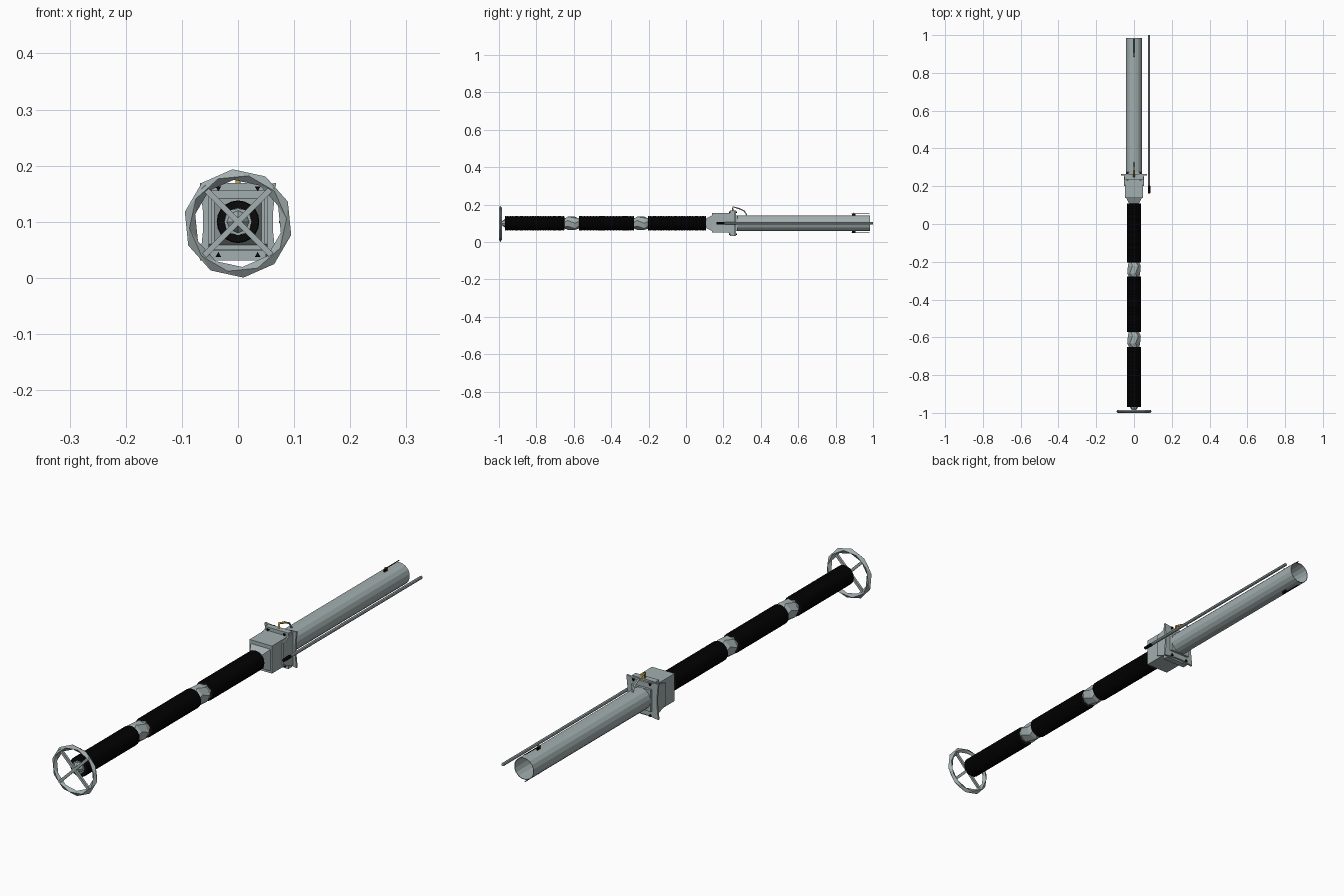
import bpy, bmesh, math

if "Cube" in bpy.data.objects:
    bpy.data.objects.remove(bpy.data.objects["Cube"])

ZC = 0.1  # height of the long axis


def mat(name, c):
    m = bpy.data.materials.new(name)
    m.diffuse_color = (*c, 1)
    m.use_nodes = True
    m.node_tree.nodes["Principled BSDF"].inputs["Base Color"].default_value = m.diffuse_color
    return m


GREY = mat("steel grey", (0.37, 0.43, 0.43))
BLACK = mat("grip black", (0.003, 0.003, 0.003))
GOLD = mat("brass", (0.55, 0.36, 0.05))


def make(name, verts, faces, material):
    me = bpy.data.meshes.new(name)
    me.from_pydata(verts, [], faces)
    bm = bmesh.new()
    bm.from_mesh(me)
    bmesh.ops.recalc_face_normals(bm, faces=bm.faces)
    bm.to_mesh(me)
    bm.free()
    me.materials.append(material)
    ob = bpy.data.objects.new(name, me)
    bpy.context.collection.objects.link(ob)
    return ob


def lathe(name, prof, n, material, closed=False, twist=0, x=0, z=ZC, start=0):
    """Spin (y, radius) points round the long axis; odd rows are turned by twist."""
    verts, faces = [], []
    for i, (y, r) in enumerate(prof):
        for k in range(n):
            a = start + 2 * math.pi * k / n + (twist if i % 2 else 0)
            verts.append((x + r * math.cos(a), y, z + r * math.sin(a)))
    rows = len(prof)
    for i in range(rows if closed else rows - 1):
        for k in range(n):
            a, b = i * n, (i + 1) % rows * n
            faces.append((a + k, a + (k + 1) % n, b + (k + 1) % n, b + k))
    return make(name, verts, faces, material)


def box(name, lo, hi, material):
    v = [(x, y, z) for x in (lo[0], hi[0]) for y in (lo[1], hi[1]) for z in (lo[2], hi[2])]
    f = [(0, 1, 3, 2), (4, 6, 7, 5), (0, 4, 5, 1), (2, 3, 7, 6), (0, 2, 6, 4), (1, 5, 7, 3)]
    return make(name, v, f, material)


def prism(name, outline, y0, y1, material):
    """Extrude an (x, z) outline along y."""
    n = len(outline)
    v = [(x, y, z) for y in (y0, y1) for x, z in outline]
    f = [tuple(range(n)), tuple(range(n, 2 * n))]
    f += [(k, (k + 1) % n, n + (k + 1) % n, n + k) for k in range(n)]
    return make(name, v, f, material)


def wire(name, pts, r, material):
    cu = bpy.data.curves.new(name, "CURVE")
    cu.dimensions = "3D"
    cu.bevel_depth, cu.bevel_resolution, cu.use_fill_caps = r, 1, True
    sp = cu.splines.new("POLY")
    sp.points.add(len(pts) - 1)
    for p, q in zip(sp.points, pts):
        p.co = (*q, 1)
    cu.materials.append(material)
    ob = bpy.data.objects.new(name, cu)
    bpy.context.collection.objects.link(ob)


# faceted end ring with crossed spokes and hub
lathe("end_ring", [(-1, 0.087), (-0.993, 0.097), (-0.984, 0.088), (-0.991, 0.078)], 10, GREY,
      closed=True, twist=math.pi / 10, z=0.097, start=0.1)
for s in (-1, 1):
    d, w = 0.062, 0.0035
    prism("spoke", [(-s * d - s * w, ZC - d + w), (-s * d + s * w, ZC - d - w),
                    (s * d + s * w, ZC + d - w), (s * d - s * w, ZC + d + w)], -0.997, -0.988, GREY)
lathe("hub", [(-0.99, 0), (-0.99, 0.008), (-0.975, 0.018), (-0.955, 0.026), (-0.955, 0)], 8, GREY)

# black ribbed grips
for y0, y1 in ((-0.968, -0.65), (-0.572, -0.277), (-0.203, 0.108)):
    ribs = 36
    prof = [(y0, 0.024)]
    for i in range(ribs):
        a, st = y0 + (y1 - y0) * i / ribs, (y1 - y0) / ribs
        prof += [(a, 0.0365), (a + st * 0.2, 0.038), (a + st * 0.8, 0.038)]
    prof += [(y1, 0.0365), (y1, 0.024)]
    lathe("ribbed_grip", prof, 20, BLACK)

# core rod and faceted joints between the grips
lathe("core_rod", [(-0.97, 0), (-0.97, 0.024), (0.15, 0.024), (0.15, 0)], 12, GREY)
for y in (-0.611, -0.24):
    lathe("joint", [(y - 0.043, 0.027), (y - 0.022, 0.036), (y + 0.018, 0.036), (y + 0.043, 0.028)],
          7, GREY, twist=math.pi / 7)

# square housing with tapered collar
lathe("collar", [(0.1, 0.025), (0.1, 0.03), (0.142, 0.062)], 4, GREY, start=math.pi / 4)
box("housing", (-0.048, 0.138, 0.05), (0.048, 0.24, 0.156), GREY)

# flange with pointed corners
flange = []
for k in range(4):
    a = math.pi / 4 + k * math.pi / 2
    flange.append((0.096 * math.cos(a), ZC + 0.098 * math.sin(a)))
    for t in (0.55, 1.02):
        flange.append((0.064 * math.cos(a + t), ZC + 0.064 * math.sin(a + t)))
prism("flange", flange, 0.258, 0.266, GREY)
box("flange_neck", (-0.042, 0.238, 0.058), (0.042, 0.275, 0.142), GREY)

# bracket strips with small bolts, above and below, and gussets at the sides
for s in (-1, 1):
    zc = ZC + s * 0.06
    box("bracket_strip", (-0.05, 0.235, zc - 0.009), (0.05, 0.258, zc + 0.009), GREY)
    for x in (-0.035, 0.035):
        lathe("bolt", [(0.23, 0), (0.23, 0.006), (0.272, 0.006), (0.272, 0)], 3, BLACK, x=x, z=zc,
              start=-s * math.pi / 2)
    gus = [(0.2, 0.06), (0.262, 0.035), (0.262, 0.165), (0.2, 0.145)]
    v = [(s * xx, y, z) for xx in (0.047, 0.053) for y, z in gus]
    make("side_gusset", v, [(0, 1, 2, 3), (4, 5, 6, 7)] +
         [(k, (k + 1) % 4, 4 + (k + 1) % 4, 4 + k) for k in range(4)], GREY)

# open barrel tube
lathe("barrel_tube", [(0.27, 0.03), (0.27, 0.042), (0.985, 0.042), (0.985, 0.040), (0.275, 0.039)], 16, GREY,
      start=math.pi / 16)
lathe("barrel_floor", [(0.276, 0), (0.276, 0.04)], 16, GREY)

# brass catch lever with a steel arm
wire("brass_lever", [(0, 0.25, 0.155), (0, 0.25, 0.188), (0, 0.285, 0.178)], 0.0045, GOLD)
wire("lever_arm", [(0, 0.285, 0.178), (0, 0.312, 0.165), (0, 0.325, 0.143)], 0.0035, GREY)

# thin wires and clips near the barrel mouth
for s in (-1, 1):
    wire("mouth_wire", [(0, 0.885, ZC + s * 0.051), (0, 0.98, ZC + s * 0.052)], 0.0016, BLACK)
    box("mouth_clip", (-0.003, 0.888, ZC + s * 0.046 - 0.006), (0.003, 0.906, ZC + s * 0.046 + 0.006), BLACK)
wire("clip_pin", [(-0.003, 0.897, ZC + 0.054), (0.003, 0.897, ZC + 0.054)], 0.003, GOLD)

# side rod with dark tip
lathe("side_rod", [(0.205, 0), (0.205, 0.006), (1.0, 0.006), (1.0, 0)], 8, GREY, x=0.08)
lathe("side_rod_tip", [(0.162, 0), (0.162, 0.006), (0.198, 0.007), (0.207, 0.004)], 8, BLACK, x=0.08)
